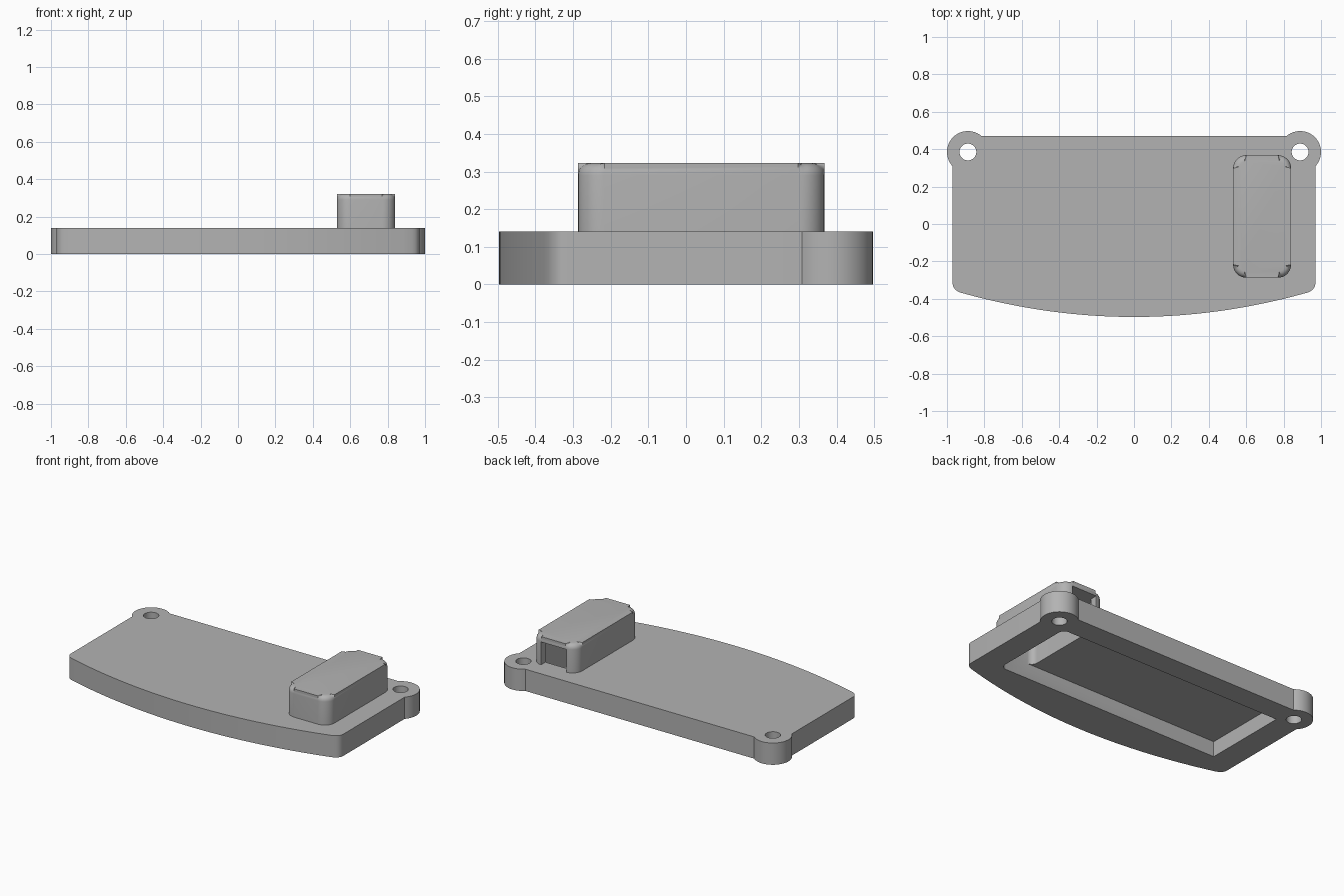
import bpy, bmesh
from math import sin, cos, radians

cube = bpy.data.objects.get("Cube")
if cube:
    bpy.data.objects.remove(cube, do_unlink=True)

gray = bpy.data.materials.new("plain gray")
gray.use_nodes = True
gray.diffuse_color = (0.45, 0.45, 0.45, 1)
gray.node_tree.nodes["Principled BSDF"].inputs["Base Color"].default_value = gray.diffuse_color


def arc(cx, cy, r, start, end, steps):
    """Points along a circular arc, angles in degrees."""
    angles = [radians(start + (end - start) * i / steps) for i in range(steps + 1)]
    return [(cx + r * cos(a), cy + r * sin(a)) for a in angles]


def rounded_rect(x0, x1, y0, y1, r_right, r_left):
    pts = []
    corners = [(x1, y0, r_right, -90), (x1, y1, r_right, 0),
               (x0, y1, r_left, 90), (x0, y0, r_left, 180)]
    for x, y, r, start in corners:
        if r == 0:
            pts.append((x, y))
            continue
        cx = x - r if x == x1 else x + r
        cy = y + r if y == y0 else y - r
        pts += arc(cx, cy, r, start, start + 90, 8)
    return pts


def prism(name, outline, z0, z1, top_bevel=0):
    """Extrude a counter-clockwise outline, optionally rounding its top edge."""
    bm = bmesh.new()
    low = [bm.verts.new((x, y, z0)) for x, y in outline]
    high = [bm.verts.new((x, y, z1)) for x, y in outline]
    bm.faces.new(low[::-1])
    top = bm.faces.new(high)
    for i in range(len(low)):
        j = (i + 1) % len(low)
        bm.faces.new((low[i], low[j], high[j], high[i]))
    if top_bevel:
        bmesh.ops.bevel(bm, geom=list(top.edges), offset=top_bevel,
                        segments=5, profile=0.5, affect='EDGES')
    mesh = bpy.data.meshes.new(name)
    bm.to_mesh(mesh)
    bm.free()
    mesh.materials.append(gray)
    obj = bpy.data.objects.new(name, mesh)
    bpy.context.collection.objects.link(obj)
    return obj


def activate(obj):
    bpy.ops.object.select_all(action='DESELECT')
    obj.select_set(True)
    bpy.context.view_layer.objects.active = obj


def cut(obj, cutters):
    activate(obj)
    for cutter in cutters:
        mod = obj.modifiers.new("cut", 'BOOLEAN')
        mod.operation = 'DIFFERENCE'
        mod.solver = 'EXACT'
        mod.object = cutter
        bpy.ops.object.modifier_apply(modifier=mod.name)
    bpy.ops.object.shade_smooth_by_angle(angle=radians(30))


# Plate outline: bowed front, rounded front corners, screw ears at the back
EAR_X, EAR_Y = 0.888, 0.385
bow = [(x, -0.497 + x * x / 6.6) for x in [0.93 * i / 20 for i in range(21)]]
right_half = bow + arc(0.92, -0.315, 0.05, -60, 0, 6)
right_half += arc(EAR_X, EAR_Y, 0.112, -43, 131, 24)
left_half = [(-x, y) for x, y in reversed(right_half[1:])]
plate = prism("base_plate", right_half + left_half, 0, 0.14)

# Raised housing on the left side of the plate
housing = prism("raised_housing", rounded_rect(0.53, 0.84, -0.287, 0.368, 0.07, 0.07),
                0.14, 0.322, top_bevel=0.032)

# Cutters: underside recess, housing cavity, back window and screw holes
recess = prism("recess_cutter", rounded_rect(-0.807, 0.807, -0.242, 0.323, 0.04, 0), -0.05, 0.1)
cavity = prism("cavity_cutter", rounded_rect(0.565, 0.807, -0.242, 0.323, 0.04, 0.04), 0.05, 0.287)
window = prism("window_cutter", rounded_rect(0.595, 0.775, 0.25, 0.45, 0, 0), 0.14, 0.287)
holes = [prism("hole_cutter", arc(side * EAR_X, EAR_Y, 0.045, 0, 350, 35), -0.05, 0.2)
         for side in (-1, 1)]

cut(plate, [recess, cavity] + holes)
cut(housing, [cavity, window])
for helper in [recess, cavity, window] + holes:
    bpy.data.objects.remove(helper, do_unlink=True)
